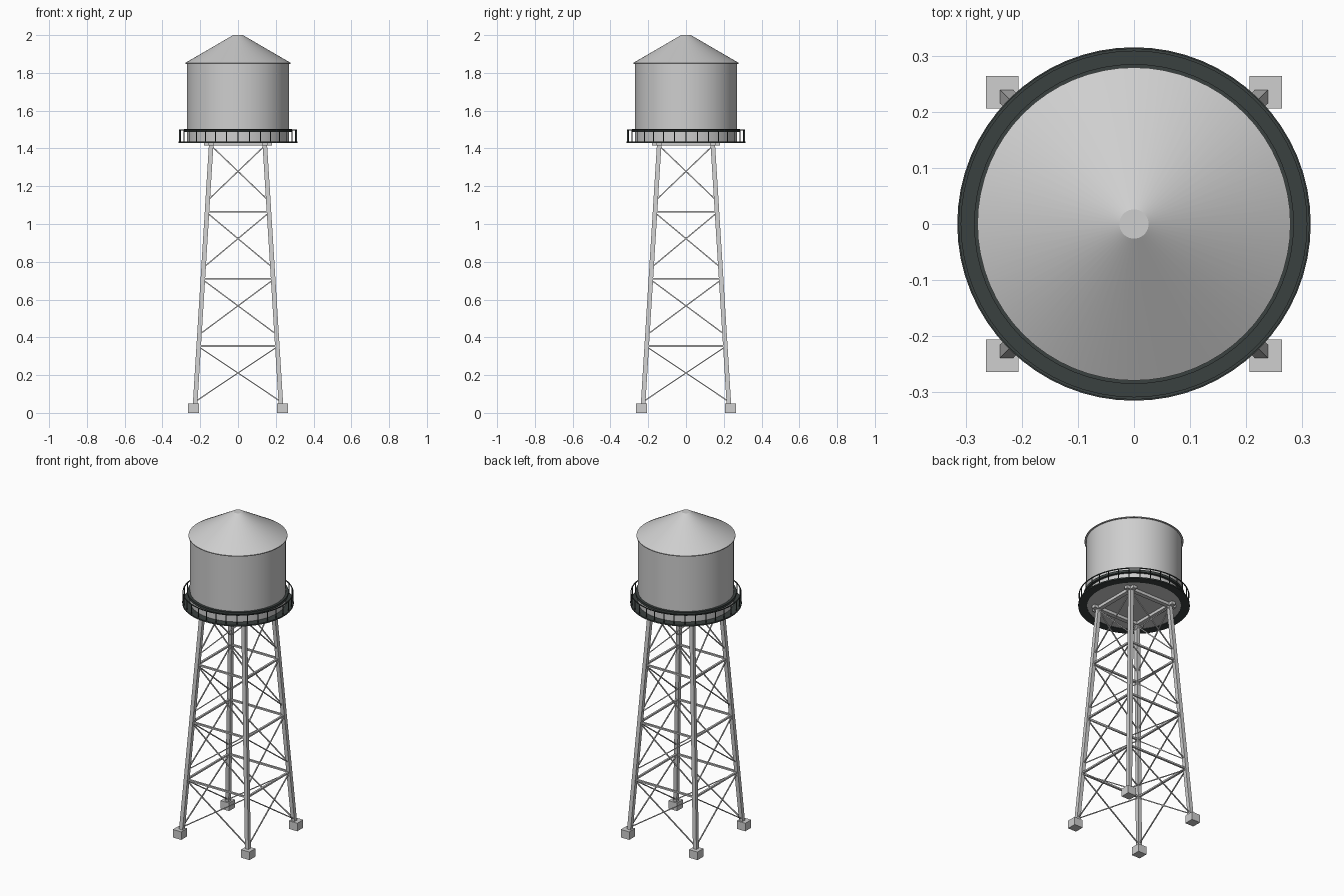
import bpy, bmesh, math
from mathutils import Vector

if "Cube" in bpy.data.objects:
    bpy.data.objects.remove(bpy.data.objects["Cube"], do_unlink=True)


def material(name, rgb):
    m = bpy.data.materials.new(name)
    m.use_nodes = True
    m.diffuse_color = (*rgb, 1)
    m.node_tree.nodes["Principled BSDF"].inputs["Base Color"].default_value = (*rgb, 1)
    return m


LIGHT = material("light grey paint", (0.62, 0.62, 0.62))
DARK = material("dark grey steel", (0.042, 0.052, 0.05))


def finish(name, bm, mat, smooth=False):
    bmesh.ops.recalc_face_normals(bm, faces=bm.faces)
    mesh = bpy.data.meshes.new(name)
    bm.to_mesh(mesh)
    bm.free()
    mesh.materials.append(mat)
    obj = bpy.data.objects.new(name, mesh)
    bpy.context.collection.objects.link(obj)
    if smooth:
        bpy.ops.object.select_all(action='DESELECT')
        obj.select_set(True)
        bpy.context.view_layer.objects.active = obj
        bpy.ops.object.shade_smooth_by_angle(angle=math.radians(30))
    return obj


def lathe(name, profile, mat, closed=False, sides=64):
    """Spin a (radius, z) profile around the z axis."""
    bm = bmesh.new()
    verts = [bm.verts.new((r, 0, z)) for r, z in profile]
    pairs = list(zip(verts, verts[1:] + verts[:1]))
    edges = [bm.edges.new(p) for p in (pairs if closed else pairs[:-1])]
    bmesh.ops.spin(bm, geom=verts + edges, axis=(0, 0, 1), cent=(0, 0, 0),
                   angle=math.tau, steps=sides, use_merge=True)
    bmesh.ops.remove_doubles(bm, verts=bm.verts, dist=1e-5)
    return finish(name, bm, mat, True)


def bar(bm, a, b, w, h):
    """Square-cut bar from a to b; w is its level width, h the other one."""
    a, b = Vector(a), Vector(b)
    along = (b - a).normalized()
    side = along.cross((0, 0, 1))
    side = side.normalized() if side.length > 1e-4 else Vector((1, 0, 0))
    up = side.cross(along)
    rings = [[bm.verts.new(p + side * w / 2 * i + up * h / 2 * j)
              for i, j in ((-1, -1), (1, -1), (1, 1), (-1, 1))] for p in (a, b)]
    for r in rings:
        bm.faces.new(r)
    for k in range(4):
        n = (k + 1) % 4
        bm.faces.new((rings[0][k], rings[0][n], rings[1][n], rings[1][k]))


BASE, TOP = 0.05, 1.42
CORNERS = [(1, 1), (-1, 1), (-1, -1), (1, -1)]


def spread(z):
    """Distance of a leg's centre line from the middle planes at height z."""
    return 0.23 + (0.142 - 0.23) * z / TOP


def at(corner, z):
    return (corner[0] * spread(z), corner[1] * spread(z), z)


# Footings and tapering tower legs
for cx, cy in CORNERS:
    place = ("back" if cy > 0 else "front") + ("_left" if cx > 0 else "_right")
    bm = bmesh.new()
    bmesh.ops.create_cube(bm, size=1)
    bmesh.ops.scale(bm, vec=(0.058, 0.058, BASE), verts=bm.verts)
    bmesh.ops.translate(bm, vec=(cx * 0.235, cy * 0.235, BASE / 2), verts=bm.verts)
    finish(place + "_footing", bm, LIGHT)

    bm = bmesh.new()
    bmesh.ops.create_cube(bm, size=0.024)
    for v in bm.verts:
        z = TOP if v.co.z > 0 else BASE - 0.01
        v.co = Vector((v.co.x, v.co.y, 0)) + Vector(at((cx, cy), z))
    finish(place + "_leg", bm, LIGHT)

# Level struts and crossed rods on all four sides
struts, rods = bmesh.new(), bmesh.new()
PANEL = 0.355
for a, b in zip(CORNERS, CORNERS[1:] + CORNERS[:1]):
    for level in range(4):
        low, high = level * PANEL + 0.06, (level + 1) * PANEL - 0.005
        bar(rods, at(a, low), at(b, high), 0.006, 0.006)
        bar(rods, at(b, low), at(a, high), 0.006, 0.006)
        if level < 3:
            bar(struts, at(a, high + 0.005), at(b, high + 0.005), 0.012, 0.01)
finish("level_struts", struts, LIGHT)
finish("cross_rods", rods, LIGHT)

# Bearing beams under the tank, running past the legs
beams = bmesh.new()
s = spread(TOP)
for d in (-1, 1):
    bar(beams, (-0.18, d * s, 1.425), (0.18, d * s, 1.425), 0.026, 0.02)
    bar(beams, (d * s, -0.18, 1.425), (d * s, 0.18, 1.425), 0.026, 0.02)
finish("bearing_beams", beams, LIGHT)

# Tank body and conical roof
lathe("tank", [(0, 1.433), (0.27, 1.433), (0.27, 1.85), (0, 1.85)], LIGHT)
lathe("roof", [(0, 1.848), (0.279, 1.848), (0.279, 1.853), (0.026, 2.0), (0, 2.0)], LIGHT)

# Walkway deck, tank hoop and handrail
def ring(name, inner, outer, low, high):
    lathe(name, [(inner, low), (outer, low), (outer, high), (inner, high)], DARK, True)


ring("walkway_deck", 0.265, 0.315, 1.43, 1.438)
ring("tank_hoop", 0.265, 0.285, 1.488, 1.503)
ring("handrail", 0.308, 0.313, 1.496, 1.501)

posts = bmesh.new()
POSTS = 32
for i in range(POSTS):
    t = math.tau * i / POSTS
    x, y = 0.31 * math.cos(t), 0.31 * math.sin(t)
    bar(posts, (x, y, 1.432), (x, y, 1.499), 0.004, 0.004)
finish("handrail_posts", posts, DARK)
